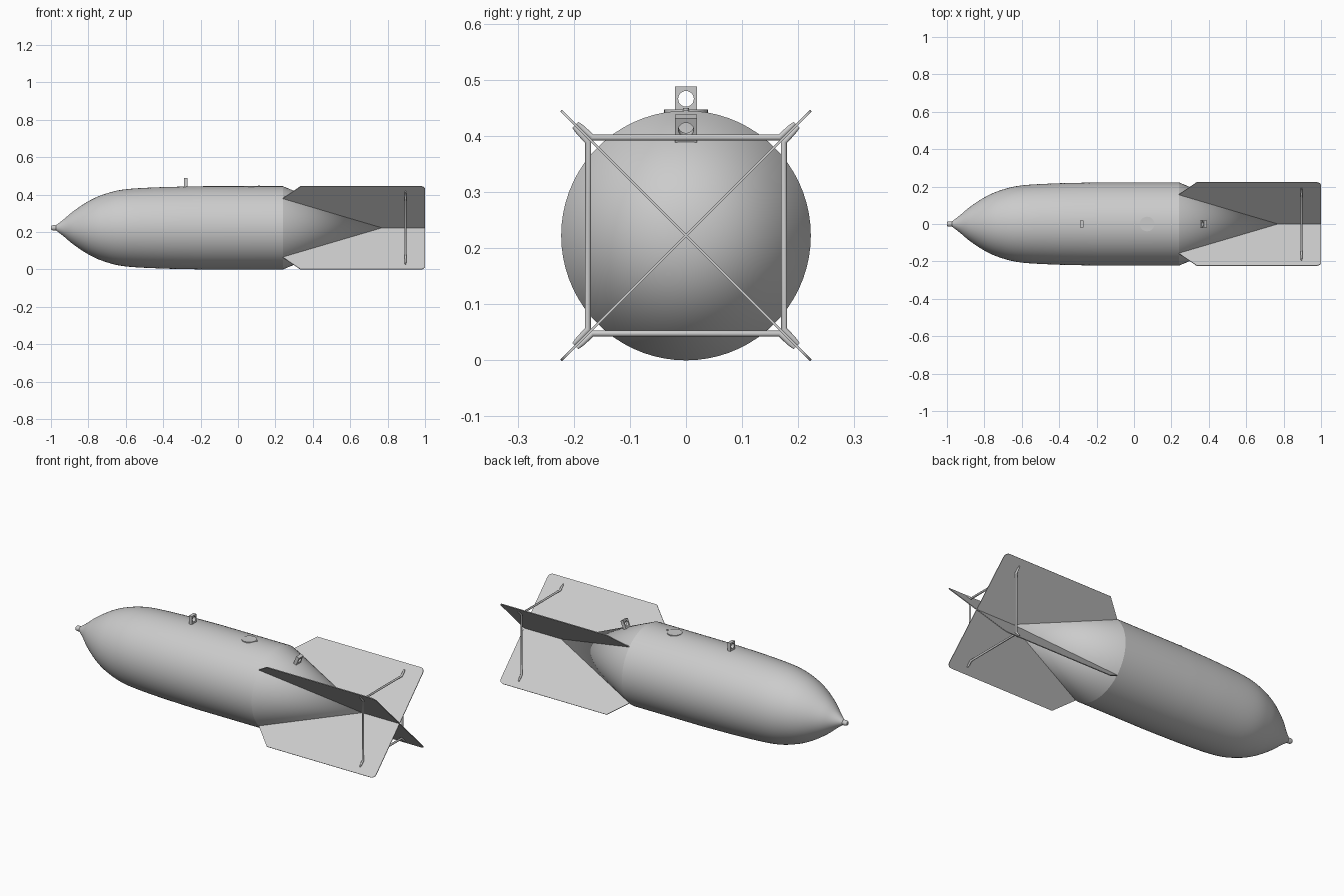
import bpy, bmesh, math
from mathutils import Vector, Matrix

if "Cube" in bpy.data.objects:
    bpy.data.objects.remove(bpy.data.objects["Cube"])

CZ = 0.2225          # height of the long axis
R = 0.2225           # body radius


def link(name, data):
    ob = bpy.data.objects.new(name, data)
    bpy.context.collection.objects.link(ob)
    return ob


def finish(ob, angle=15):
    bpy.ops.object.select_all(action='DESELECT')
    bpy.context.view_layer.objects.active = ob
    ob.select_set(True)
    if ob.type == 'CURVE':
        bpy.ops.object.convert(target='MESH')
        ob = bpy.context.object
    bpy.ops.object.shade_smooth_by_angle(angle=math.radians(angle))
    return ob


def lathe(name, profile, segs=72):
    """Spin (x, radius) points about the x axis."""
    bm = bmesh.new()
    vs = [bm.verts.new((x, 0, r)) for x, r in profile]
    es = [bm.edges.new(p) for p in zip(vs, vs[1:])]
    bmesh.ops.spin(bm, geom=vs + es, cent=(0, 0, 0), axis=(1, 0, 0),
                   angle=2 * math.pi, steps=segs)
    bmesh.ops.remove_doubles(bm, verts=bm.verts, dist=1e-5)
    bmesh.ops.recalc_face_normals(bm, faces=bm.faces)
    me = bpy.data.meshes.new(name)
    bm.to_mesh(me)
    bm.free()
    ob = link(name, me)
    ob.location.z = CZ
    return finish(ob)


def smooth_profile(pts, n=6):
    """Catmull-Rom through the points."""
    p = [Vector(q) for q in pts]
    p = [2 * p[0] - p[1]] + p + [2 * p[-1] - p[-2]]
    out = []
    for a, b, c, d in zip(p, p[1:], p[2:], p[3:]):
        for i in range(n):
            t = i / n
            out.append(0.5 * (2 * b + (c - a) * t + (2 * a - 5 * b + 4 * c - d) * t * t
                              + (3 * b - a - 3 * c + d) * t ** 3))
    return [tuple(v) for v in out] + [tuple(pts[-1])]


# Body: ogive nose, cylinder, tail cone
nose = smooth_profile([(-0.978, 0.010), (-0.93, 0.047), (-0.88, 0.089), (-0.80, 0.142),
                       (-0.72, 0.178), (-0.61, 0.205), (-0.42, 0.217), (-0.18, R)])
lathe("body", [(-0.978, 0)] + nose + [(0.24, R), (0.775, 0)])

# Nose knob
lathe("nose_knob", [(-1, 0), (-1, 0.008), (-0.996, 0.012), (-0.988, 0.0145),
                    (-0.978, 0.0145), (-0.97, 0.012), (-0.97, 0)], 24)

# Four diagonal fins with rounded rear corner
C = 0.025
tip = R * math.sqrt(2)
outline = [(0.24, 0.15), (0.24, 0.2235), (0.335, tip)]
outline += [(1 - C + C * math.sin(a), tip - C + C * math.cos(a))
            for a in [math.radians(15 * i) for i in range(7)]]
outline += [(1, 0), (0.74, 0)]
for i in range(4):
    bm = bmesh.new()
    f = bm.faces.new([bm.verts.new((x, -0.002, r)) for x, r in outline])
    ext = bmesh.ops.extrude_face_region(bm, geom=[f])
    bmesh.ops.translate(bm, vec=(0, 0.004, 0),
                        verts=[v for v in ext['geom'] if isinstance(v, bmesh.types.BMVert)])
    bmesh.ops.recalc_face_normals(bm, faces=bm.faces)
    me = bpy.data.meshes.new("fin")
    bm.to_mesh(me)
    bm.free()
    fin = link(f"fin_{i + 1}", me)
    fin.rotation_euler.x = math.radians(45 + 90 * i)
    fin.location.z = CZ

# Struts between neighbouring fins, ends bent along the fins
half = [(0.194, 0.2005, 0.55), (0.184, 0.191, 0.9), (0.167, 0.1745, 1)]
path = [(-y, z, s) for y, z, s in half] + half[::-1]
for i in range(4):
    cu = bpy.data.curves.new("strut", 'CURVE')
    cu.dimensions = '3D'
    cu.bevel_depth = 0.0058
    cu.bevel_resolution = 3
    cu.use_fill_caps = True
    sp = cu.splines.new('POLY')
    sp.points.add(len(path) - 1)
    for pt, (y, z, s) in zip(sp.points, path):
        pt.co = (0.895, y, z, 1)
        pt.radius = s
    ob = link(f"strut_{i + 1}", cu)
    ob.rotation_euler.x = math.radians(90 * i)
    ob.location.z = CZ
    finish(ob, 50)


# Lifting lugs: square plates with a round eye
def lug(name, x, z, tilt, hole):
    cu = bpy.data.curves.new(name, 'CURVE')
    cu.dimensions = '2D'
    cu.fill_mode = 'BOTH'
    cu.extrude = 0.009
    square = [(-0.02, -0.01), (0.02, -0.01), (0.02, 0.044), (-0.02, 0.044)]
    eye = [(hole * math.cos(k * math.pi / 12), 0.022 + hole * math.sin(k * math.pi / 12))
           for k in range(24)]
    for pts in (square, eye):
        sp = cu.splines.new('POLY')
        sp.points.add(len(pts) - 1)
        for pt, (a, b) in zip(sp.points, pts):
            pt.co = (a, b, 0, 1)
        sp.use_cyclic_u = True
    ob = link(name, cu)
    ob.matrix_world = (Matrix.Translation((x, 0, z)) @ Matrix.Rotation(tilt, 4, 'Y')
                       @ Matrix.Rotation(math.pi / 2, 4, 'Z')
                       @ Matrix.Rotation(math.pi / 2, 4, 'X'))
    finish(ob, 30)


lug("front_lug", -0.28, 0.444, 0, 0.014)
lug("rear_lug", 0.366, 0.394, math.atan2(R, 0.535), 0.0135)

# Round cover plate with a small pin on top of the body
for name, x, z, r, d in (("cover_plate", 0.07, 0.4435, 0.039, 0.007),
                         ("cover_pin", 0.113, 0.446, 0.005, 0.008)):
    bm = bmesh.new()
    bmesh.ops.create_cone(bm, cap_ends=True, segments=32, radius1=r, radius2=r, depth=d)
    me = bpy.data.meshes.new(name)
    bm.to_mesh(me)
    bm.free()
    ob = link(name, me)
    ob.location = (x, 0, z)
    finish(ob, 30)
